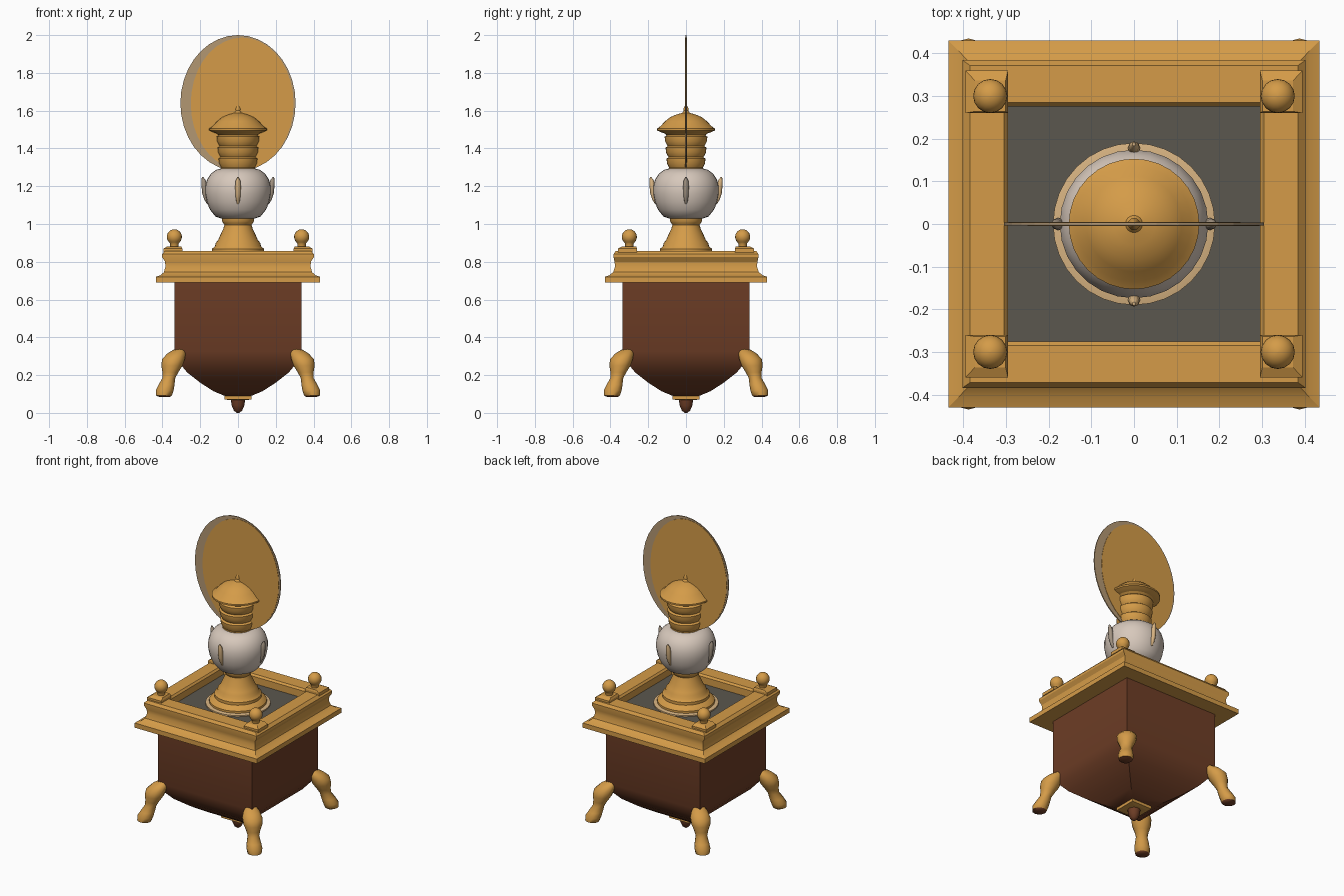
import bpy, bmesh, math
from mathutils import Vector


def mat(name, r, g, b):
    m = bpy.data.materials.new(name)
    m.diffuse_color = (r, g, b, 1)
    return m


GOLD = mat("gold", 0.66, 0.33, 0.065)
BROWN = mat("mahogany", 0.155, 0.047, 0.019)
GREY = mat("dark_grey", 0.105, 0.095, 0.077)
WHITE = mat("porcelain", 0.68, 0.58, 0.50)
PALE = mat("pale_gold", 0.68, 0.45, 0.22)
TAUPE = mat("taupe", 0.36, 0.29, 0.22)
TAN = mat("tan_rim", 0.45, 0.31, 0.17)


def loft(name, rings, mats, smooth=None, caps=True, loop=False):
    """Skin a list of point rings (all of the same length)."""
    bm = bmesh.new()
    vs = [[bm.verts.new(p) for p in r] for r in rings]
    n = len(vs[0])
    pairs = list(zip(vs, vs[1:]))
    if loop:
        pairs.append((vs[-1], vs[0]))
    for a, b in pairs:
        for i in range(n):
            j = (i + 1) % n
            bm.faces.new((a[i], a[j], b[j], b[i]))
    if caps and not loop:
        bm.faces.new(vs[0][::-1])
        bm.faces.new(vs[-1])
    bmesh.ops.recalc_face_normals(bm, faces=bm.faces)
    me = bpy.data.meshes.new(name)
    bm.to_mesh(me)
    bm.free()
    for m in mats:
        me.materials.append(m)
    ob = bpy.data.objects.new(name, me)
    bpy.context.collection.objects.link(ob)
    if smooth:
        bpy.ops.object.select_all(action='DESELECT')
        ob.select_set(True)
        bpy.context.view_layer.objects.active = ob
        bpy.ops.object.shade_smooth_by_angle(angle=math.radians(smooth))
    return ob


def circle(cx, cy, rx, ry, z, n):
    return [(cx + rx * math.cos(2 * math.pi * i / n),
             cy + ry * math.sin(2 * math.pi * i / n), z) for i in range(n)]


def square(hx, hy, z, cx=0, cy=0):
    return [(cx + hx * a, cy + hy * b, z) for a, b in ((-1, -1), (1, -1), (1, 1), (-1, 1))]


def lathe(name, profile, m, n=32, smooth=40, cx=0, cy=0):
    return loft(name, [circle(cx, cy, r, r, z, n) for r, z in profile], [m], smooth)


# wooden body: square box with a swelling taper below
body = [(0.07, 0.09), (0.13, 0.115), (0.20, 0.16), (0.27, 0.215), (0.315, 0.27),
        (0.335, 0.325), (0.335, 0.70)]
loft("body", [square(w, w, z) for w, z in body], [BROWN], 25)

# collar and drop finial under the body
loft("bottom_collar", [square(w, w, z) for w, z in
     ((0.05, 0.068), (0.072, 0.072), (0.072, 0.09), (0.05, 0.10))], [GOLD])
lathe("bottom_finial", [(0.006, 0.0), (0.022, 0.012), (0.034, 0.04), (0.038, 0.075)], BROWN, 16)

# moulded cornice frame, open in the middle
frame = [(0.30, 0.275, 0.69), (0.435, 0.43, 0.69), (0.435, 0.43, 0.72), (0.412, 0.407, 0.728),
         (0.392, 0.385, 0.745), (0.384, 0.376, 0.775), (0.386, 0.378, 0.80),
         (0.402, 0.384, 0.825), (0.402, 0.384, 0.84), (0.385, 0.372, 0.857),
         (0.305, 0.285, 0.857), (0.295, 0.275, 0.845)]
loft("cornice_frame", [square(*p) for p in frame], [GOLD], 25, loop=True)
loft("top_panel", [square(0.31, 0.29, 0.70), square(0.31, 0.29, 0.80)], [GREY])

# corner blocks with balls
for sx in (-1, 1):
    for sy in (-1, 1):
        x, y = 0.337 * sx, 0.30 * sy
        loft("corner_block", [square(0.05, 0.05, 0.85, 0.345 * sx, 0.31 * sy),
                              square(0.05, 0.05, 0.87, 0.345 * sx, 0.31 * sy),
                              square(0.036, 0.036, 0.882, x, y)], [GOLD])
        ball = [(0.022, 0.878), (0.022, 0.895)]
        for k in range(3, 13):
            t = math.pi * k / 12
            ball.append((max(0.04 * math.sin(t), 0.001), 0.932 - 0.04 * math.cos(t)))
        lathe("corner_ball", ball, GOLD, 16, 50, x, y)

# scroll legs on the diagonals: (diagonal offset, radius, z)
leg = [(0.388, 0.026, 0.083), (0.392, 0.042, 0.092), (0.388, 0.047, 0.12), (0.378, 0.042, 0.15),
       (0.366, 0.034, 0.185), (0.358, 0.042, 0.215), (0.350, 0.056, 0.25),
       (0.342, 0.060, 0.285), (0.325, 0.048, 0.315), (0.310, 0.030, 0.335), (0.305, 0.010, 0.345)]
for sx in (-1, 1):
    for sy in (-1, 1):
        ob = loft("leg", [circle(d * sx, d * sy, r, r, z, 12) for d, r, z in leg],
                  [GOLD, BROWN], 50)
        for p in ob.data.polygons:
            if p.center.z < 0.09 and p.normal.z < -0.5:
                p.material_index = 1     # dark sole

# pale ring and gold pedestal
lathe("pedestal_ring", [(0.19, 0.795), (0.19, 0.808), (0.17, 0.812)], PALE)
lathe("pedestal", [(0.168, 0.80), (0.168, 0.825), (0.155, 0.84), (0.138, 0.85), (0.138, 0.868),
                   (0.122, 0.882), (0.118, 0.90), (0.105, 0.915), (0.092, 0.945), (0.078, 0.975),
                   (0.072, 0.995), (0.078, 1.005), (0.085, 1.015), (0.085, 1.04)], GOLD)

# porcelain globe
lathe("globe", [(0.085, 1.028), (0.12, 1.04), (0.148, 1.075), (0.165, 1.115), (0.174, 1.16),
                (0.174, 1.20), (0.163, 1.238), (0.142, 1.268), (0.115, 1.287), (0.09, 1.293)],
      WHITE, 28)

# four small leaf handles around the globe: (distance, half size, z)
handle = [(0.158, 0.006, 1.105), (0.168, 0.011, 1.13), (0.175, 0.014, 1.16),
          (0.178, 0.015, 1.20), (0.182, 0.012, 1.23), (0.187, 0.004, 1.248)]
for dx, dy, m in ((1, 0, TAUPE), (-1, 0, TAUPE), (0, 1, PALE), (0, -1, PALE)):
    loft("globe_handle", [circle(d * dx, d * dy, r, r, z, 8) for d, r, z in handle], [m], 50)

# ribbed neck and domed cap
neck = [(0.085, 1.285), (0.092, 1.295)]
for k in range(3):
    z, r = 1.30 + 0.058 * k, 0.094 + 0.005 * k
    neck += [(r - 0.004, z), (r + 0.007, z + 0.022), (r + 0.009, z + 0.046), (r - 0.002, z + 0.054)]
neck += [(0.112, 1.478), (0.125, 1.488)]
lathe("ribbed_neck", neck, GOLD)
lathe("cap", [(0.10, 1.475), (0.135, 1.487), (0.153, 1.495), (0.153, 1.505), (0.135, 1.518),
              (0.112, 1.543), (0.085, 1.565), (0.05, 1.58), (0.02, 1.588), (0.012, 1.60),
              (0.014, 1.61), (0.002, 1.635)], GOLD)


# upright oval disc: tan core with an offset gold plate on each face
def oval(name, cx, cz, rx, rz, y0, y1, m):
    rings = [[(x, y, z) for x, z, _ in circle(cx, cz, rx, rz, 0, 36)] for y in (y0, y1)]
    return loft(name, rings, [m])


oval("disc_rim", 0, 1.64, 0.305, 0.36, -0.003, 0.003, TAN)
oval("disc_front", 0.022, 1.637, 0.272, 0.35, -0.005, -0.002, GOLD)
oval("disc_back", -0.022, 1.637, 0.272, 0.35, 0.002, 0.005, GOLD)
